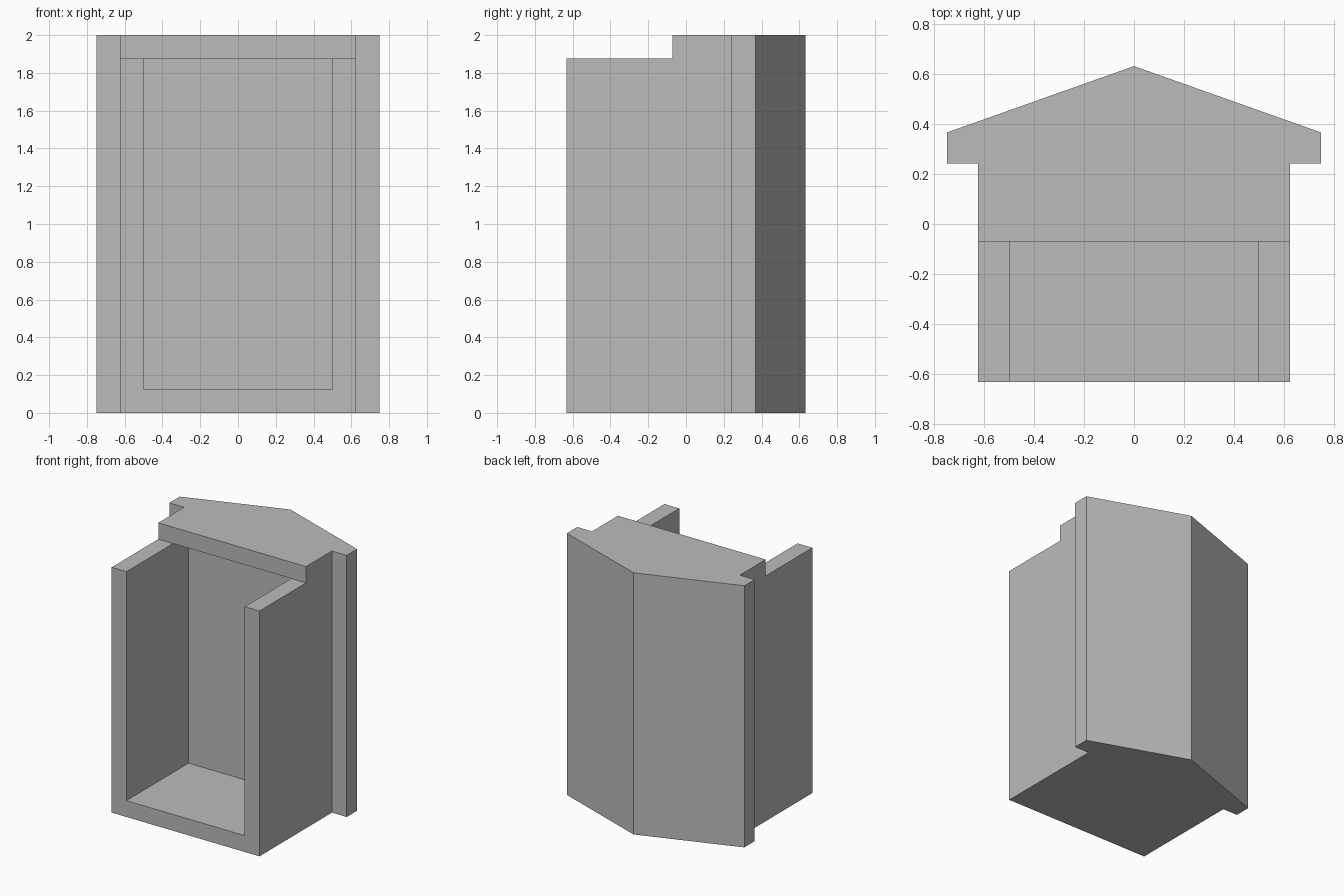
import bpy
import bmesh

cube = bpy.data.objects.get("Cube")
if cube:
    bpy.data.objects.remove(cube, do_unlink=True)

GREY = (0.5, 0.5, 0.5, 1)
mat = bpy.data.materials.new("plain grey")
mat.use_nodes = True
mat.diffuse_color = GREY
mat.node_tree.nodes["Principled BSDF"].inputs["Base Color"].default_value = GREY


def prism(name, outline, bottom, top):
    """Extrude a plan outline (x, y) from bottom to top."""
    bm = bmesh.new()
    face = bm.faces.new([bm.verts.new((x, y, bottom)) for x, y in outline])
    new = bmesh.ops.extrude_face_region(bm, geom=[face])["geom"]
    verts = [v for v in new if isinstance(v, bmesh.types.BMVert)]
    bmesh.ops.translate(bm, verts=verts, vec=(0, 0, top - bottom))
    bmesh.ops.recalc_face_normals(bm, faces=bm.faces)
    mesh = bpy.data.meshes.new(name)
    bm.to_mesh(mesh)
    bm.free()
    mesh.materials.append(mat)
    obj = bpy.data.objects.new(name, mesh)
    bpy.context.collection.objects.link(obj)
    return obj


def cut(target, cutter):
    """Subtract the cutter, then discard it."""
    cutter.hide_render = True
    mod = target.modifiers.new("cut", 'BOOLEAN')
    mod.operation = 'DIFFERENCE'
    mod.solver = 'EXACT'
    mod.object = cutter
    bpy.context.view_layer.objects.active = target
    bpy.ops.object.modifier_apply(modifier=mod.name)
    bpy.data.objects.remove(cutter, do_unlink=True)


def box_plan(half_width, front, back):
    return [(-half_width, front), (half_width, front),
            (half_width, back), (-half_width, back)]


WALL = 0.125
TOP = 2.0
FRONT, BACK = -0.633, 0.633
STEP = FRONT + 0.5625
WING = FRONT + 0.875

# Solid body with side flanges and a pointed back
half = [(0.625, FRONT), (0.625, WING), (0.75, WING), (0.75, WING + WALL)]
plan = half + [(0, BACK)] + [(-x, y) for x, y in reversed(half)]
cabinet = prism("cabinet", plan, 0, TOP)

# Lowered front walls, then the open-fronted cavity under the lid
cut(cabinet, prism("step_cutter", box_plan(1, -1, STEP), TOP - WALL, TOP + WALL))
cut(cabinet, prism("cavity_cutter", box_plan(0.5, -1, WING - WALL), WALL, TOP - WALL))
